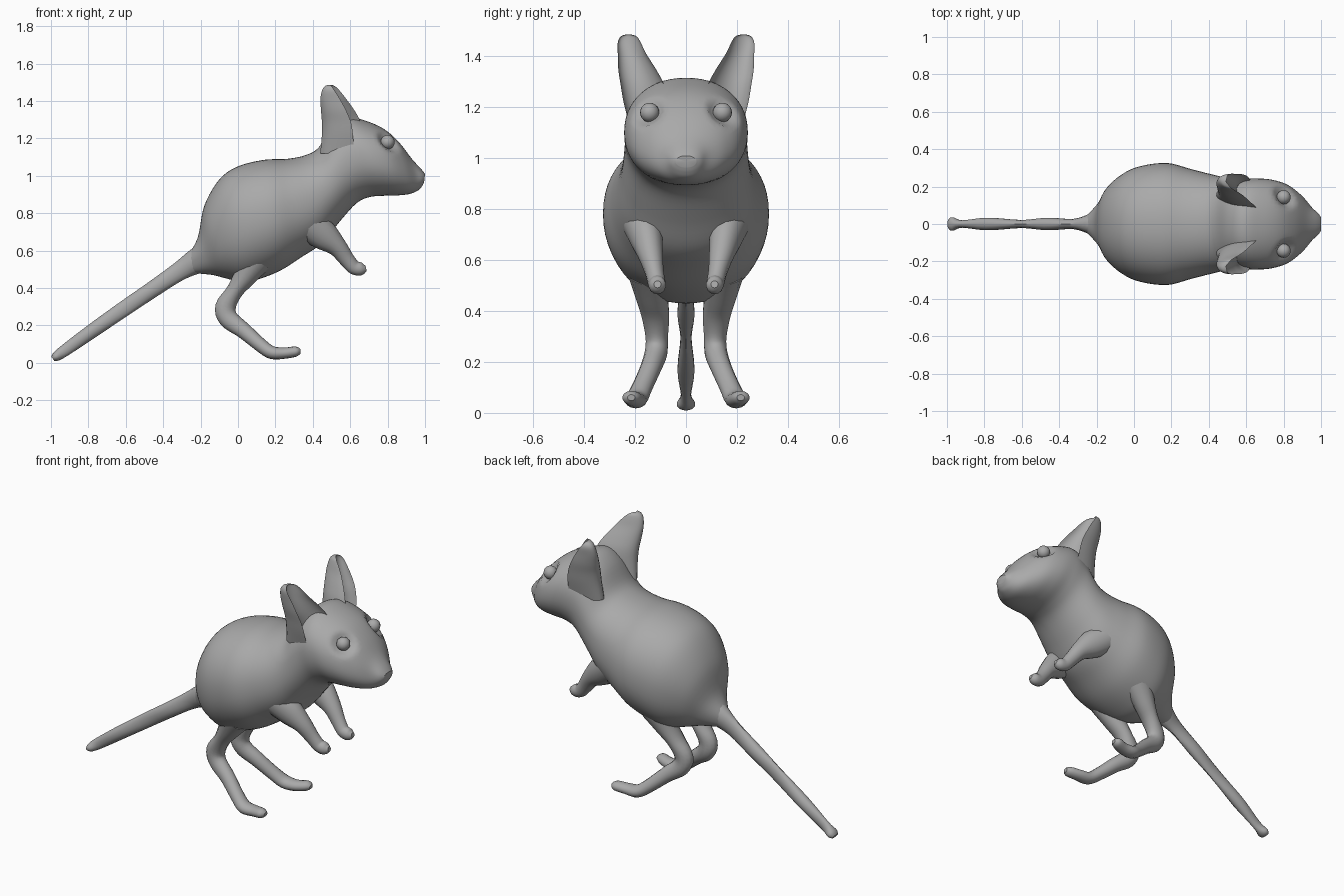
import bpy, bmesh, math
from mathutils import Vector

if "Cube" in bpy.data.objects:
    bpy.data.objects.remove(bpy.data.objects["Cube"], do_unlink=True)

fur = bpy.data.materials.new("grey_fur")
fur.use_nodes = True
GREY = (0.4, 0.4, 0.4, 1)
fur.diffuse_color = GREY
fur.node_tree.nodes["Principled BSDF"].inputs["Base Color"].default_value = GREY


def spline(rows, steps):
    """Smooth curve through rows of numbers."""
    rows = [Vector(r) for r in rows]
    out = []
    for i in range(len(rows) - 1):
        a, b, c, d = (rows[max(0, min(len(rows) - 1, i + k))] for k in (-1, 0, 1, 2))
        for s in range(steps):
            t = s / steps
            out.append(b + (c - a) * (t / 2) + (a * 2 - b * 5 + c * 4 - d) * (t * t / 2)
                       + (b * 3 - a - c * 3 + d) * (t ** 3 / 2))
    return out + [rows[-1]]


def loft(name, rings, edit=None):
    """Skin a list of closed rings of points."""
    bm = bmesh.new()
    loops = [[bm.verts.new(p) for p in ring] for ring in rings]
    n = len(loops[0])
    for lo, hi in zip(loops, loops[1:]):
        for i in range(n):
            j = (i + 1) % n
            bm.faces.new((lo[i], lo[j], hi[j], hi[i]))
    for end in (loops[0], loops[-1]):
        hub = bm.verts.new(sum((v.co for v in end), Vector()) / n)
        for i in range(n):
            bm.faces.new((end[i], end[(i + 1) % n], hub))
    if edit:
        edit(bm)
    bmesh.ops.recalc_face_normals(bm, faces=bm.faces)
    return finish(name, bm)


def finish(name, bm):
    mesh = bpy.data.meshes.new(name)
    bm.to_mesh(mesh)
    bm.free()
    mesh.materials.append(fur)
    ob = bpy.data.objects.new(name, mesh)
    bpy.context.collection.objects.link(ob)
    bpy.ops.object.select_all(action='DESELECT')
    ob.select_set(True)
    bpy.context.view_layer.objects.active = ob
    bpy.ops.object.shade_smooth_by_angle(angle=math.radians(40))
    return ob


def angles(n):
    return [2 * math.pi * i / n for i in range(n)]


def power(v, e):
    return math.copysign(abs(v) ** e, v)


def limb(name, rows, side=1, n=14):
    """Tube through (x, y, z, radius in profile, half width) rows."""
    pts = spline(rows, 4)
    rings = []
    for i, p in enumerate(pts):
        d = pts[min(i + 1, len(pts) - 1)] - pts[max(i - 1, 0)]
        up = Vector((-d[2], 0, d[0])).normalized()
        mid = Vector((p[0], p[1] * side, p[2]))
        rings.append([mid + up * (p[3] * math.cos(a)) + Vector((0, p[4] * math.sin(a), 0))
                      for a in angles(n)])
    return loft(name, rings)


# Body and head: back point x, z, belly point x, z, half width
BODY = [
    (-.27, .57, -.25, .48, .035), (-.215, .67, -.14, .47, .12),
    (-.18, .84, -.06, .45, .21), (-.10, .98, .03, .43, .28),
    (0, 1.05, .12, .45, .315), (.14, 1.085, .23, .495, .325),
    (.26, 1.09, .34, .565, .295), (.36, 1.11, .45, .64, .268),
    (.43, 1.15, .54, .75, .25), (.50, 1.26, .63, .85, .24),
    (.58, 1.315, .70, .885, .243), (.68, 1.295, .78, .893, .238),
    (.78, 1.25, .855, .895, .21), (.86, 1.18, .92, .903, .155),
    (.93, 1.09, .965, .923, .09), (.98, 1.035, .985, .945, .06),
    (1, 1.01, .995, .965, .04),
]
EYE = Vector((.815, .155, 1.19))


def body_ring(r):
    top, low = Vector((r[0], 0, r[1])), Vector((r[2], 0, r[3]))
    mid, half = (top + low) / 2, (top - low) / 2
    return [mid + half * power(math.cos(a), .93) + Vector((0, r[4] * power(math.sin(a), .93), 0))
            for a in angles(56)]


def press_eye_sockets(bm):
    for v in bm.verts:
        for side in (1, -1):
            gap = (v.co - Vector((EYE.x, EYE.y * side, EYE.z))).length
            if gap < .075:
                v.co += Vector((-.6, -.6 * side, -.5)) * (.035 * (1 - (gap / .075) ** 2))


loft("body", [body_ring(r) for r in spline(BODY, 5)], press_eye_sockets)

# Tail
limb("tail", [
    (-.12, 0, .60, .08, .10), (-.22, 0, .545, .068, .06), (-.32, 0, .485, .05, .028),
    (-.46, 0, .39, .044, .034), (-.60, 0, .295, .042, .022), (-.78, 0, .17, .038, .034),
    (-.92, 0, .07, .032, .02), (-.97, 0, .035, .026, .037), (-.99, 0, .021, .014, .025)])

HIND = [
    (.09, .15, .55, .09, .08), (.035, .135, .46, .062, .065), (-.02, .12, .38, .045, .055),
    (-.066, .115, .30, .055, .045), (-.05, .118, .235, .052, .045), (.03, .14, .172, .043, .042),
    (.12, .175, .095, .037, .042), (.18, .195, .055, .035, .045), (.25, .20, .052, .03, .04),
    (.31, .215, .06, .027, .035), (.335, .215, .06, .012, .015)]
FRONT = [
    (.38, .17, .74, .09, .08), (.46, .155, .68, .08, .065), (.53, .14, .62, .053, .05),
    (.58, .125, .555, .042, .038), (.62, .115, .51, .038, .035), (.66, .112, .502, .034, .032),
    (.685, .112, .505, .014, .014)]

# Ears: height, centre y, rim x, half width, depth behind the rim
EAR = [
    (1.12, .15, .64, .07, .20), (1.22, .16, .64, .085, .19), (1.29, .172, .628, .085, .178),
    (1.35, .192, .60, .074, .155), (1.41, .212, .562, .056, .12), (1.455, .223, .53, .045, .08),
    (1.478, .225, .51, .032, .045), (1.486, .226, .498, .012, .015)]


def ear_ring(r, side):
    ring = []
    for a in angles(32):
        c, s = math.cos(a), math.sin(a)
        dx = r[4] * (c if c < 0 else -.45 * c) - .3 * r[3] * s
        ring.append(Vector((r[2] + dx, side * (r[1] + r[3] * s), r[0])))
    return ring


for label, side in (("left", 1), ("right", -1)):
    limb(label + "_hind_leg", HIND, side)
    limb(label + "_front_leg", FRONT, side)
    loft(label + "_ear", [ear_ring(r, side) for r in spline(EAR, 4)])
    # Eyeball resting in its socket
    bm = bmesh.new()
    bmesh.ops.create_uvsphere(bm, u_segments=16, v_segments=10, radius=.038)
    bmesh.ops.translate(bm, verts=bm.verts, vec=(EYE.x - .015, (EYE.y - .012) * side, EYE.z - .01))
    finish(label + "_eye", bm)
